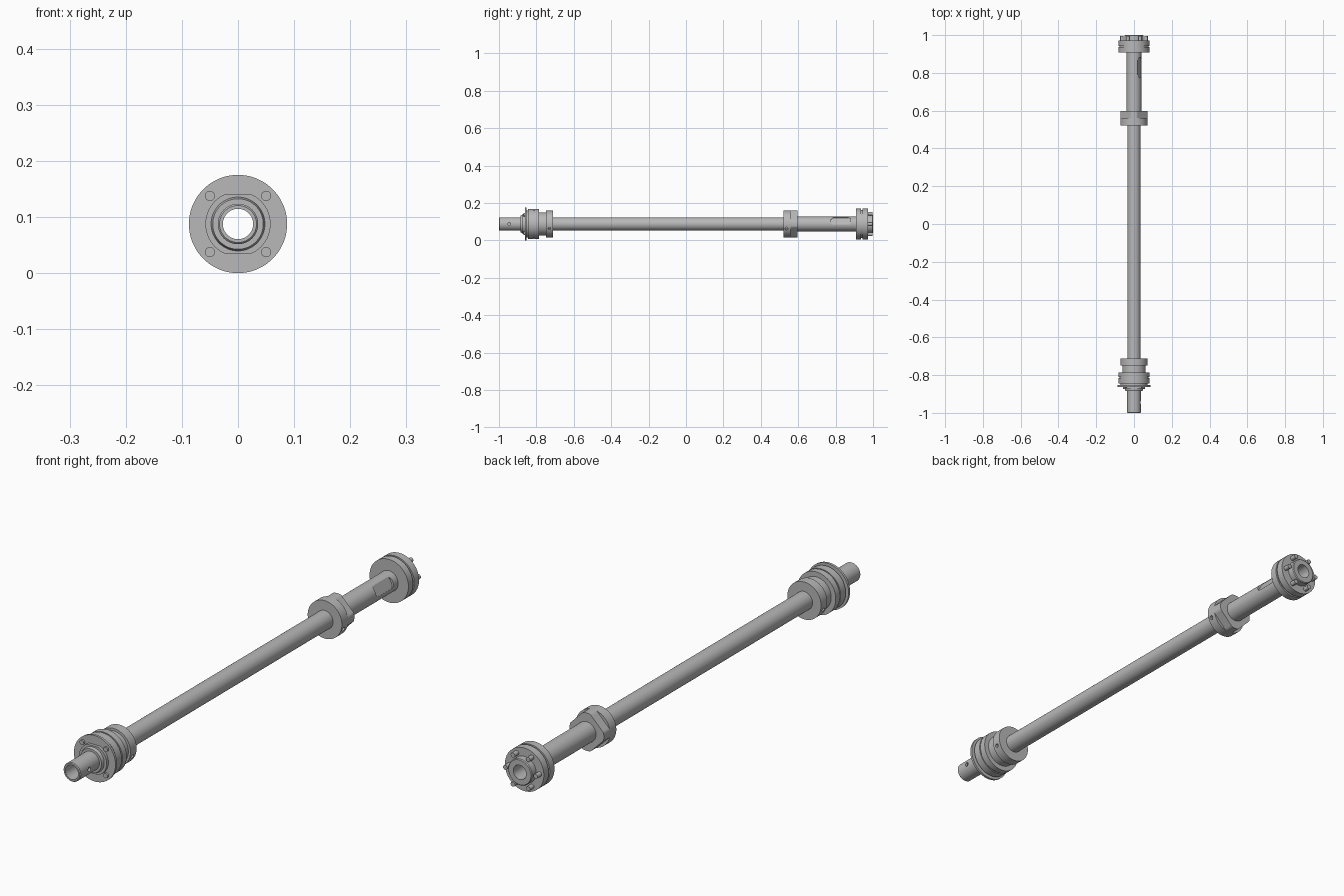
import bpy, bmesh, math
from mathutils import Matrix, Vector

if "Cube" in bpy.data.objects:
    bpy.data.objects.remove(bpy.data.objects["Cube"])

AXIS_Z = 0.0875
SEGMENTS = 96
BORE = 0.027

steel = bpy.data.materials.new("grey_steel")
steel.use_nodes = True
GREY = (0.48, 0.48, 0.48, 1)
steel.diffuse_color = GREY
steel.node_tree.nodes["Principled BSDF"].inputs["Base Color"].default_value = GREY


def make_object(name, bm):
    bmesh.ops.recalc_face_normals(bm, faces=bm.faces)
    mesh = bpy.data.meshes.new(name)
    bm.to_mesh(mesh)
    bm.free()
    mesh.materials.append(steel)
    obj = bpy.data.objects.new(name, mesh)
    bpy.context.collection.objects.link(obj)
    return obj


def activate(obj):
    bpy.ops.object.select_all(action='DESELECT')
    obj.select_set(True)
    bpy.context.view_layer.objects.active = obj


def smooth(obj):
    activate(obj)
    bpy.ops.object.shade_smooth_by_angle(angle=math.radians(30))


def turned(name, outer, bore=BORE, flats=0, flat_dist=1.0, flat_start=0.0):
    """Hollow part turned about the shaft axis; outer is a list of (y, radius)."""
    loop = outer + [(outer[-1][0], bore), (outer[0][0], bore)]
    bm = bmesh.new()
    rings = []
    for i in range(SEGMENTS):
        a = 2 * math.pi * i / SEGMENTS
        limit = 1.0
        for k in range(flats):
            c = math.cos(a - flat_start - 2 * math.pi * k / flats)
            if c > 0.1:
                limit = min(limit, flat_dist / c)
        rings.append([bm.verts.new((min(r, limit) * math.cos(a), y,
                                    AXIS_Z + min(r, limit) * math.sin(a)))
                      for y, r in loop])
    n = len(loop)
    for i in range(SEGMENTS):
        a, b = rings[i], rings[(i + 1) % SEGMENTS]
        for j in range(n):
            k = (j + 1) % n
            bm.faces.new((a[j], a[k], b[k], b[j]))
    obj = make_object(name, bm)
    smooth(obj)
    return obj


def cylinder(name, centre, direction, radius, depth):
    bm = bmesh.new()
    turn = Vector((0, 0, 1)).rotation_difference(Vector(direction)).to_matrix().to_4x4()
    bmesh.ops.create_cone(bm, cap_ends=True, segments=24, radius1=radius, radius2=radius,
                          depth=depth, matrix=Matrix.Translation(centre) @ turn)
    return make_object(name, bm)


def cut(obj, cutter):
    activate(obj)
    mod = obj.modifiers.new("cut", 'BOOLEAN')
    mod.operation = 'DIFFERENCE'
    mod.solver = 'EXACT'
    mod.object = cutter
    bpy.ops.object.modifier_apply(modifier=mod.name)
    bpy.data.objects.remove(cutter)
    smooth(obj)


def radial(angle, r, y):
    return Vector((r * math.cos(angle), y, AXIS_Z + r * math.sin(angle)))


def set_screw_hole(obj, y, angle, r, radius=0.008, depth=0.03):
    direction = radial(angle, 1, 0) - Vector((0, 0, AXIS_Z))
    cut(obj, cylinder("hole_cutter", radial(angle, r, y), direction, radius, depth))


# Shaft tubes
front_tube = turned("front_tube", [(-1, 0.033), (-0.997, 0.036), (-0.8, 0.036)])
set_screw_hole(front_tube, -0.945, 0, 0.036)
turned("main_tube", [(-0.8, 0.035), (0.56, 0.035)])
rear_tube = turned("rear_tube", [(0.56, 0.039), (0.93, 0.039)])

# Rounded slot in the side of the rear tube
bm = bmesh.new()
bmesh.ops.create_cube(bm, size=1, matrix=Matrix.Diagonal((0.03, 0.105, 0.042, 1)))
corners = [e for e in bm.edges if abs((e.verts[0].co - e.verts[1].co).x) > 0.01]
bmesh.ops.bevel(bm, geom=corners, offset=0.014, segments=6, profile=0.5, affect='EDGES')
slot_angle = math.radians(27)
bm.transform(Matrix.Translation(radial(slot_angle, 0.046, 0.828))
             @ Matrix.Rotation(-slot_angle, 4, 'Y'))
cut(rear_tube, make_object("slot_cutter", bm))

# Front hub: lip, bolted flange, grooved body, neck and collar
turned("front_lip", [(-0.885, 0.045), (-0.875, 0.048), (-0.862, 0.048)], 0.034)
turned("front_flat_ring", [(-0.873, 0.058), (-0.858, 0.058)], 0.034,
       flats=2, flat_dist=0.053, flat_start=math.pi / 2)
turned("front_flange", [(-0.862, 0.0875), (-0.853, 0.0875)], 0.034)
turned("front_hub", [(-0.853, 0.072), (-0.845, 0.072), (-0.845, 0.081), (-0.815, 0.081),
                     (-0.815, 0.077), (-0.81, 0.077), (-0.81, 0.081), (-0.785, 0.081),
                     (-0.785, 0.062), (-0.748, 0.062)], 0.034)
front_collar = turned("front_collar", [(-0.748, 0.071), (-0.711, 0.071)], 0.034)
for a in (math.radians(200), math.radians(-20)):
    set_screw_hole(front_collar, -0.73, a, 0.071, 0.007, 0.024)

# Flange bolts
for i in range(4):
    a = math.pi / 4 + i * math.pi / 2
    smooth(cylinder(f"front_bolt_{i + 1}", radial(a, 0.0707, -0.863), (0, 1, 0), 0.009, 0.012))

# Rear collar: round ring and clamping nut with flats
rear_collar = turned("rear_collar", [(0.522, 0.072), (0.56, 0.072)], 0.034)
set_screw_hole(rear_collar, 0.537, math.radians(-20), 0.072, 0.008, 0.024)
turned("rear_nut", [(0.56, 0.072), (0.597, 0.072)], 0.034,
       flats=4, flat_dist=0.061, flat_start=math.pi / 4)

# Rear head: two discs with a groove, boss and a ring of bolts
turned("rear_head", [(0.908, 0.082), (0.936, 0.082), (0.936, 0.076), (0.943, 0.076),
                     (0.943, 0.082), (0.972, 0.082), (0.972, 0.05), (0.997, 0.05),
                     (1.0, 0.047)])
for i in range(6):
    a = i * math.pi / 3
    smooth(cylinder(f"rear_bolt_{i + 1}", radial(a, 0.064, 0.979), (0, 1, 0), 0.009, 0.034))
